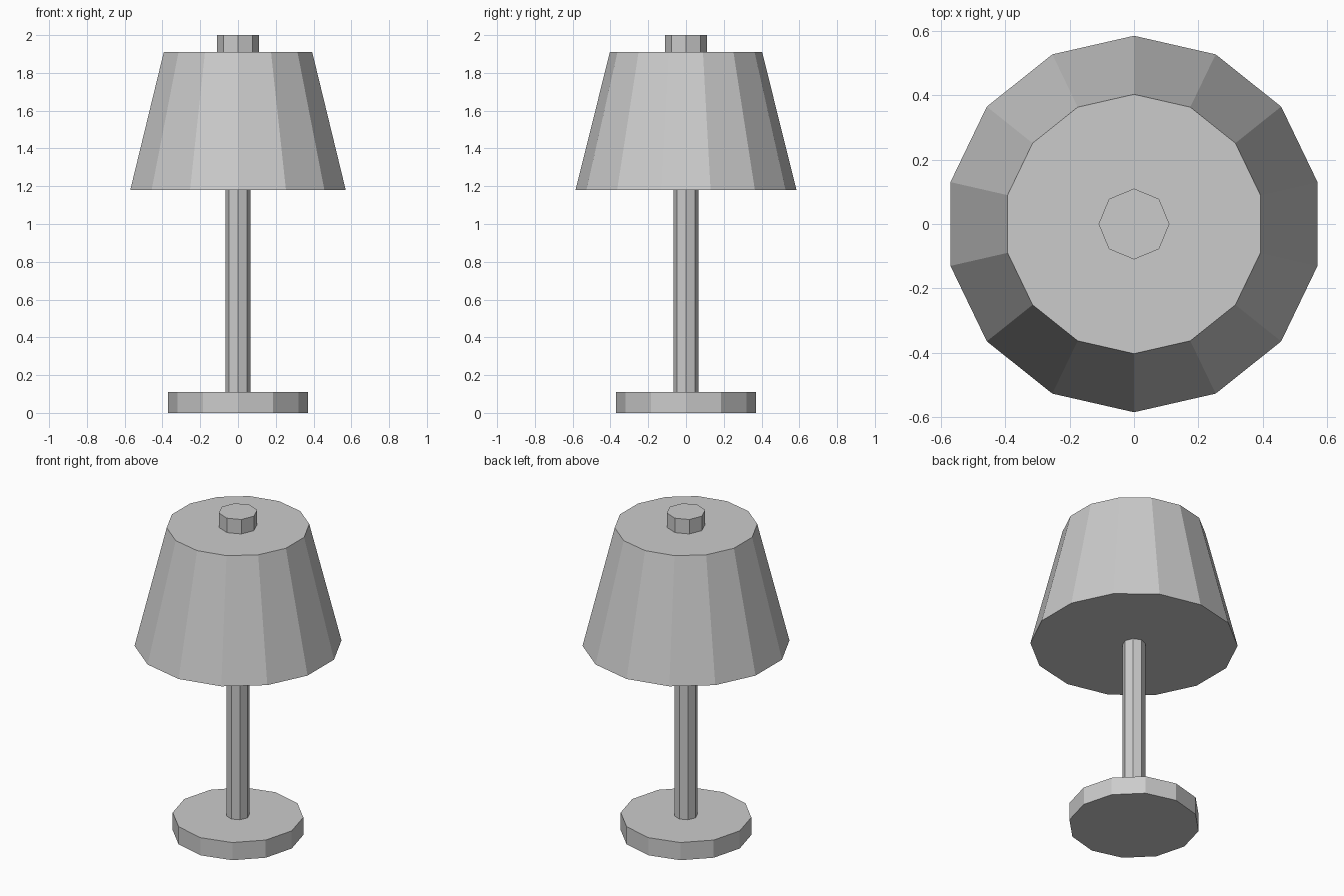
import bpy
import bmesh
from mathutils import Matrix

if "Cube" in bpy.data.objects:
    bpy.data.objects.remove(bpy.data.objects["Cube"])


def frustum(name, sides, r_bottom, r_top, z0, z1):
    """Closed, flat-shaded frustum with corners on the y axis."""
    bm = bmesh.new()
    bmesh.ops.create_cone(bm, cap_ends=True, segments=sides,
                          radius1=r_bottom, radius2=r_top, depth=z1 - z0,
                          matrix=Matrix.Translation((0, 0, (z0 + z1) / 2)))
    mesh = bpy.data.meshes.new(name)
    bm.to_mesh(mesh)
    bm.free()
    obj = bpy.data.objects.new(name, mesh)
    bpy.context.collection.objects.link(obj)
    return obj


# Foot and stem
frustum("base", 12, 0.37, 0.37, 0.0, 0.11)
frustum("pole", 8, 0.066, 0.066, 0.11, 1.18)

# Tapered shade, closed at both ends, with a cap on top
frustum("shade", 14, 0.585, 0.403, 1.18, 1.91)
frustum("cap", 8, 0.11, 0.11, 1.91, 2.0)
